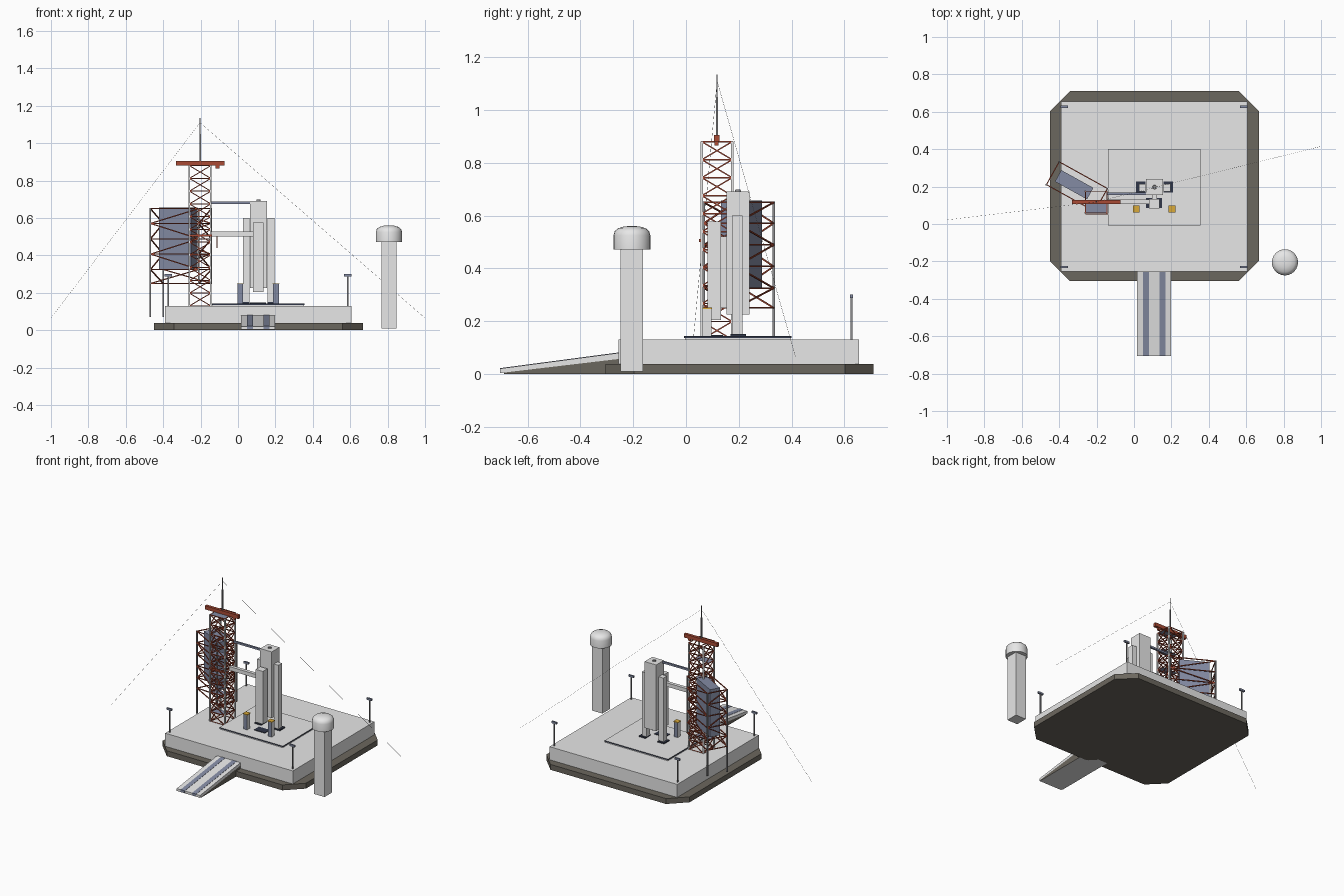
import bpy, bmesh, math
from mathutils import Vector, Matrix

old = bpy.data.objects.get("Cube")
if old:
    bpy.data.objects.remove(old, do_unlink=True)


def material(name, *rgb):
    m = bpy.data.materials.new(name)
    m.use_nodes = True
    m.diffuse_color = (*rgb, 1)
    bsdf = m.node_tree.nodes["Principled BSDF"]
    bsdf.inputs["Base Color"].default_value = (*rgb, 1)
    bsdf.inputs["Roughness"].default_value = 0.8
    return m


CONCRETE = material("pale concrete", .82, .82, .82)
EARTH = material("dark earth", .148, .135, .112)
RED = material("red oxide steel", .4, .07, .035)
SLATE = material("slate blue", .23, .26, .37)
NAVY = material("dark navy", .03, .037, .065)
YELLOW = material("safety yellow", .7, .4, .04)
STEEL = material("grey steel", .27, .27, .28)


def finish(name, bm, *mats):
    bmesh.ops.recalc_face_normals(bm, faces=bm.faces)
    me = bpy.data.meshes.new(name)
    bm.to_mesh(me)
    bm.free()
    for m in mats:
        me.materials.append(m)
    ob = bpy.data.objects.new(name, me)
    bpy.context.collection.objects.link(ob)
    return ob


def box(name, xs, ys, zs, *mats):
    """Box given by its x, y and z ranges."""
    bm = bmesh.new()
    spans = (xs, ys, zs)
    size = [b - a for a, b in spans]
    mid = Vector([(a + b) / 2 for a, b in spans])
    bmesh.ops.create_cube(bm, size=1, matrix=Matrix.Translation(mid) @ Matrix.Diagonal((*size, 1)))
    return finish(name, bm, *mats)


def post(name, x, y, w, d, zs, *mats):
    return box(name, (x - w / 2, x + w / 2), (y - d / 2, y + d / 2), zs, *mats)


def extrude(name, pts, direction, *mats):
    bm = bmesh.new()
    face = bm.faces.new([bm.verts.new(p) for p in pts])
    new = bmesh.ops.extrude_face_region(bm, geom=[face])["geom"]
    bmesh.ops.translate(bm, vec=direction, verts=[v for v in new if isinstance(v, bmesh.types.BMVert)])
    return finish(name, bm, *mats)


def beams(name, segments, width, mat):
    """Square bars joining pairs of points."""
    bm = bmesh.new()
    for a, b in segments:
        a, b = Vector(a), Vector(b)
        rot = (b - a).to_track_quat('Z', 'Y').to_matrix().to_4x4()
        scale = Matrix.Diagonal((width, width, (b - a).length, 1))
        bmesh.ops.create_cube(bm, size=1, matrix=Matrix.Translation((a + b) / 2) @ rot @ scale)
    return finish(name, bm, mat)


def lattice(name, corners, levels, crossed, width):
    """Rings and diagonal bracing around four upright corners."""
    segs = []
    for i in range(4):
        a, b = corners[i], corners[(i + 1) % 4]
        for k, z in enumerate(levels):
            segs.append(((*a, z), (*b, z)))
            if k + 1 < len(levels):
                top = levels[k + 1]
                if crossed or k % 2 == 0:
                    segs.append(((*a, z), (*b, top)))
                if crossed or k % 2:
                    segs.append(((*b, z), (*a, top)))
    return beams(name, segs, width, RED)


# Foundation, pad and the raised plate under the vehicle
x0, x1, y0, y1, c = -.45, .668, -.305, .71, .108
octagon = [(x0 + c, y0), (x1 - c, y0), (x1, y0 + c), (x1, y1 - c),
           (x1 - c, y1), (x0 + c, y1), (x0, y1 - c), (x0, y0 + c)]
extrude("foundation", [(x, y, 0) for x, y in octagon], (0, 0, .038), EARTH)
box("pad", (-.39, .606), (-.255, .655), (.036, .13), CONCRETE)
box("deck_plinth", (-.137, .352), (-.004, .397), (.13, .136), CONCRETE)
plate = box("deck_plate", (-.14, .355), (-.007, .4), (.136, .143), CONCRETE, NAVY)
for f in plate.data.polygons:
    f.material_index = 0 if f.normal.z > .5 else 1

# Access ramp with two wheel tracks
rx0, rx1 = .015, .198
extrude("ramp", [(rx0, -.705, .003), (rx0, -.705, .02), (rx0, -.25, .08), (rx0, -.25, .057)],
        (rx1 - rx0, 0, 0), CONCRETE)
fill = extrude("ramp_fill", [(rx0, -.69, 0), (rx0, -.69, .007), (rx0, -.25, .059), (rx0, -.25, 0)],
               (rx1 - rx0, 0, 0), EARTH, CONCRETE)
for f in fill.data.polygons:
    f.material_index = 1 if f.normal.z < -.5 else 0
for x in (.047, .136):
    extrude("ramp_track", [(x, -.706, .006), (x, -.706, .0215), (x, -.256, .081), (x, -.256, .07)],
            (.032, 0, 0), SLATE)

# Water tower: square shaft and domed tank
post("water_tower_shaft", .807, -.205, .082, .085, (.008, .5), CONCRETE)
bm = bmesh.new()
rings = []
for r, z in [(.07, .472), (.07, .525), (.065, .541), (.052, .552), (.028, .559), (.008, .56)]:
    ring = bmesh.ops.create_circle(bm, segments=24, radius=r, cap_ends=z in (.472, .56),
                                   matrix=Matrix.Translation((.807, -.205, z)))["verts"]
    if rings:
        for i in range(24):
            j = (i + 1) % 24
            bm.faces.new((rings[-1][i], rings[-1][j], ring[j], ring[i]))
    rings.append(ring)
tank = finish("water_tower_tank", bm, CONCRETE)
bpy.context.view_layer.objects.active = tank
tank.select_set(True)
bpy.ops.object.shade_smooth_by_angle(angle=math.radians(35))
tank.select_set(False)

# Corner floodlights
for x in (-.373, .587):
    for y in (-.23, .627):
        post("light_pole", x, y, .007, .007, (.13, .295), STEEL)
        post("light_head", x, y, .04, .012, (.288, .301), SLATE)

# Fixed service tower
tx0, tx1, ty0, ty1, top = -.26, -.145, .06, .175, .88
corners = [(tx0, ty0), (tx1, ty0), (tx1, ty1), (tx0, ty1)]
levels = [.13 + (top - .13) * k / 11 for k in range(12)]
beams("tower_columns", [((x, y, .13), (x, y, top)) for x, y in corners], .009, CONCRETE)
lattice("tower_bracing", corners, levels, True, .005)
for z in levels[1::2]:
    box("tower_floor", (tx0, tx1), (ty0, .115), (z - .001, z + .001), SLATE)

# Crane beam, lightning mast and guy wires on the tower
box("crane_beam", (-.332, -.073), (.107, .127), (.88, .906), RED)
box("crane_hook", (-.12, -.1), (.108, .123), (.865, .88), RED)
beams("mast_lower", [((-.203, .118, .9), (-.203, .118, 1.05))], .008, STEEL)
beams("mast_upper", [((-.203, .118, 1.05), (-.203, .118, 1.135))], .004, STEEL)
tip = (-.203, .118, 1.11)
beams("guy_wires", [(tip, (-1, .022, .065)), (tip, (1, .415, .065))], .0008, STEEL)

# Rotating service structure, turned against the tower
turn = Matrix.Rotation(math.radians(-29), 2)


def turned(cx, cy, w, d):
    return [tuple(Vector((cx, cy)) + turn @ Vector((sx * w / 2, sy * d / 2)))
            for sx, sy in ((-1, -1), (1, -1), (1, 1), (-1, 1))]


frame = turned(-.305, .2, .295, .14)
for i, (x, y) in enumerate(frame):
    foot = .07 if i in (0, 3) else .25
    beams("service_frame_column", [((x, y, foot), (x, y, .653))], .008, STEEL)
lattice("service_frame_bracing", frame, [.25, .325, .407, .489, .571, .65], False, .0055)
room = turned(-.32, .21, .196, .07)
extrude("payload_room", [(x, y, .322) for x, y in room], (0, 0, .335), SLATE)

# Access arms
box("upper_arm", (-.145, .07), (.155, .168), (.676, .689), SLATE)
box("lower_arm", (-.145, .085), (.108, .132), (.5, .527), CONCRETE)
box("arm_mount", (-.26, -.14), (.05, .056), (.5, .511), RED)
post("arm_strut", -.112, .12, .006, .006, (.44, .502), RED)

# Launch vehicle: core, vent cap, side boosters and front stage
post("core_tank", .11, .197, .09, .086, (.225, .692), CONCRETE)
bm = bmesh.new()
bmesh.ops.create_cone(bm, cap_ends=True, segments=12, radius1=.012, radius2=.01, depth=.008,
                      matrix=Matrix.Translation((.11, .197, .694)))
finish("core_vent", bm, STEEL)
for side in (-1, 1):
    x = .11 + side * .066
    post("side_booster", x, .195, .036, .04, (.15, .6), CONCRETE)
    post("booster_foot", x + side * .007, .198, .05, .058, (.143, .151), NAVY)
box("front_stage", (.081, .136), (.082, .133), (.205, .577), CONCRETE)
box("front_stage_mount", (.095, .122), (.13, .157), (.25, .52), CONCRETE)
box("flame_opening", (.065, .15), (.085, .14), (.143, .147), NAVY)

# Service masts beside the front stage: slate front and back, pale sides, yellow cap
for x in (.012, .203):
    mast = post("service_mast", x, .08, .03, .034, (.143, .246), CONCRETE, SLATE)
    for f in mast.data.polygons:
        f.material_index = 1 if abs(f.normal.y) > .5 else 0
    post("service_mast_cap", x, .08, .036, .036, (.246, .251), YELLOW)
